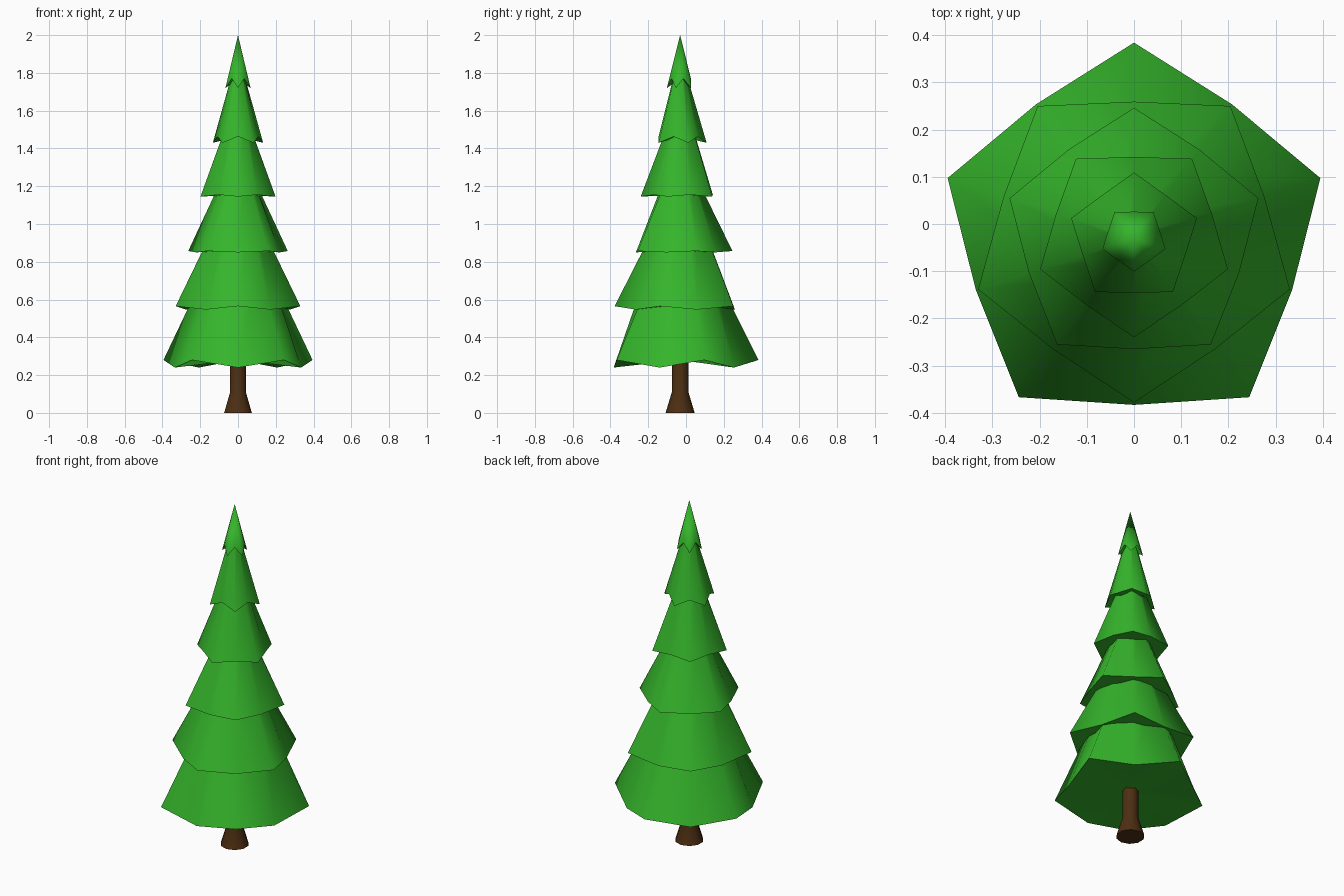
import bpy
import bmesh
from math import sin, cos, pi, radians

SIDES = 10
CENTRE_Y = -0.031

cube = bpy.data.objects.get("Cube")
if cube:
    bpy.data.objects.remove(cube, do_unlink=True)


def make_material(name, rgb):
    mat = bpy.data.materials.new(name)
    mat.use_nodes = True
    colour = (*rgb, 1.0)
    mat.diffuse_color = colour
    mat.node_tree.nodes["Principled BSDF"].inputs["Base Color"].default_value = colour
    return mat


def ring(bm, radii, heights, turn):
    """Ring whose radius and height alternate between two values."""
    verts = []
    for i in range(SIDES):
        a = pi / 2 + turn + i * 2 * pi / SIDES
        r, z = radii[i % 2], heights[i % 2]
        verts.append(bm.verts.new((r * cos(a), r * sin(a), z)))
    return verts


def bridge(bm, low, high):
    for i in range(SIDES):
        j = (i + 1) % SIDES
        bm.faces.new((low[i], low[j], high[j], high[i]))


def fan(bm, loop, z):
    tip = bm.verts.new((0, 0, z))
    for i in range(SIDES):
        bm.faces.new((loop[i], loop[(i + 1) % SIDES], tip))


def finish(bm, name, mat):
    bmesh.ops.recalc_face_normals(bm, faces=bm.faces)
    mesh = bpy.data.meshes.new(name)
    bm.to_mesh(mesh)
    bm.free()
    mesh.materials.append(mat)
    obj = bpy.data.objects.new(name, mesh)
    obj.location.y = CENTRE_Y
    bpy.context.collection.objects.link(obj)
    bpy.ops.object.select_all(action="DESELECT")
    obj.select_set(True)
    bpy.context.view_layer.objects.active = obj
    bpy.ops.object.shade_smooth_by_angle(angle=radians(60))


green = make_material("needle green", (0.035, 0.46, 0.024))
brown = make_material("bark brown", (0.075, 0.028, 0.006))

# Trunk with a flared foot
bm = bmesh.new()
loops = [ring(bm, (r, r), (z, z), 0)
         for r, z in ((0.077, 0), (0.044, 0.11), (0.044, 0.32))]
for low, high in zip(loops, loops[1:]):
    bridge(bm, low, high)
bm.faces.new(loops[0])
bm.faces.new(loops[-1])
finish(bm, "trunk", brown)

# Branch tiers: point radius, point z, notch radius, notch z, top radius, top z
tiers = [
    (0.415, 0.28, 0.352, 0.24, 0.165, 0.78),
    (0.347, 0.565, 0.290, 0.547, 0.10, 1.05),
    (0.277, 0.857, 0.234, 0.85, 0.06, 1.30),
    (0.209, 1.145, 0.173, 1.155, 0.055, 1.55),
    (0.140, 1.43, 0.114, 1.463, 0.017, 1.85),
    (0.070, 1.72, 0.057, 1.77, 0, 2.0),
]
for n, (r1, z1, r2, z2, top_r, top_z) in enumerate(tiers):
    bm = bmesh.new()
    # Every other tier is turned so its points sit over the notches below
    rim = ring(bm, (r1, r2), (z1, z2), (n % 2) * pi / 5)
    if top_r:
        top = ring(bm, (top_r, top_r), (top_z, top_z), (n % 2) * pi / 5)
        bridge(bm, rim, top)
        bm.faces.new(top)
    else:
        fan(bm, rim, top_z)
    # Slightly hollow underside
    fan(bm, rim, max(z1, z2))
    finish(bm, f"branch_tier_{n + 1}", green)
